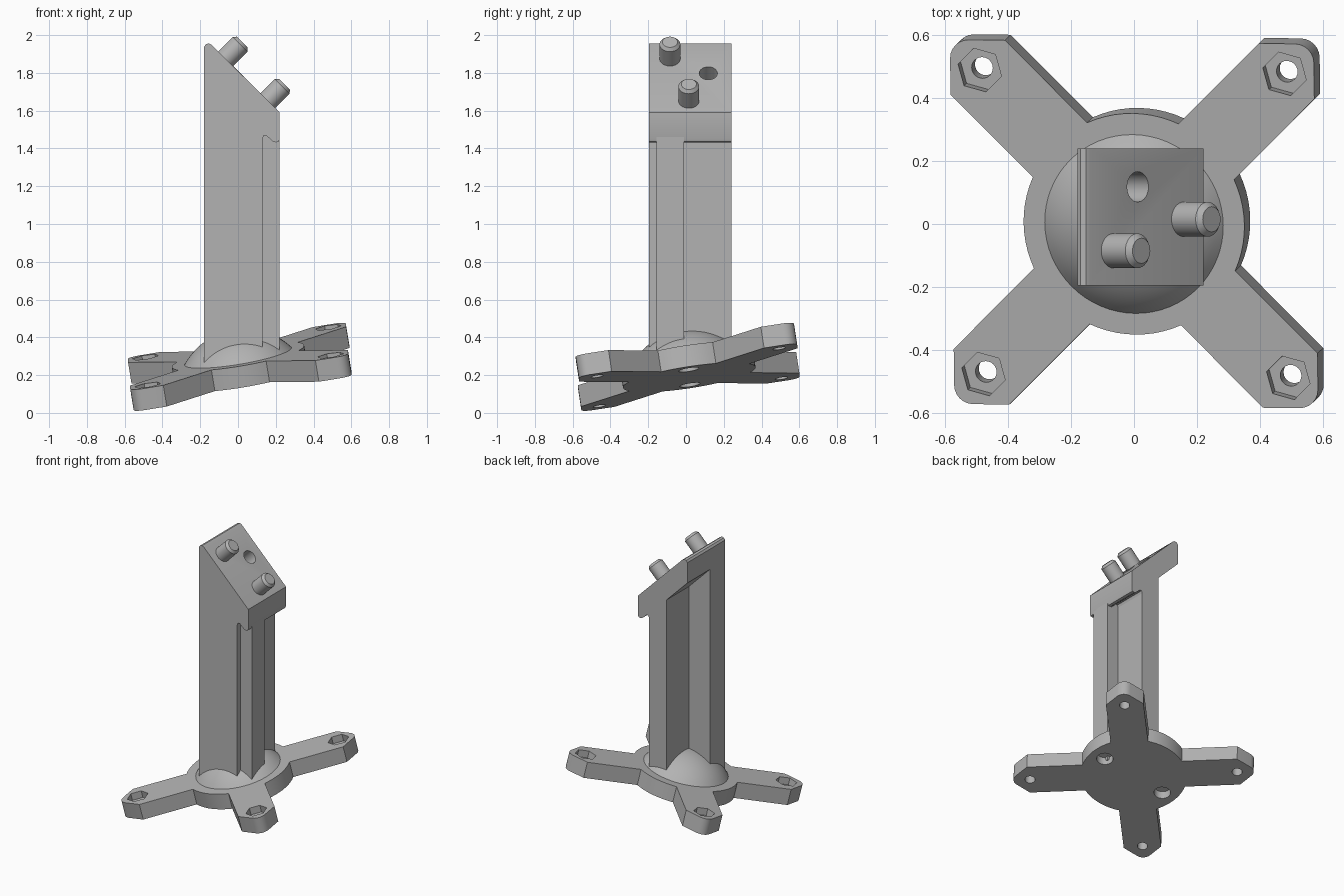
import bpy, bmesh
from math import pi, sin, cos, asin, sqrt, radians
from mathutils import Matrix, Vector

cube = bpy.data.objects.get("Cube")
if cube:
    bpy.data.objects.remove(cube, do_unlink=True)

grey = bpy.data.materials.new("plain grey")
grey.use_nodes = True
grey.diffuse_color = (0.45, 0.45, 0.45, 1)
grey.node_tree.nodes["Principled BSDF"].inputs["Base Color"].default_value = grey.diffuse_color


def finish(bm, name, matrix):
    bmesh.ops.recalc_face_normals(bm, faces=bm.faces)
    bm.transform(matrix)
    mesh = bpy.data.meshes.new(name)
    bm.to_mesh(mesh)
    bm.free()
    mesh.materials.append(grey)
    obj = bpy.data.objects.new(name, mesh)
    bpy.context.collection.objects.link(obj)
    return obj


def prism(name, outline, low, high, matrix=Matrix(), top=None):
    """Extrude an outline; top may give a height for each x."""
    bm = bmesh.new()
    base = [bm.verts.new((x, y, low)) for x, y in outline]
    cap = [bm.verts.new((x, y, top(x) if top else high)) for x, y in outline]
    bm.faces.new(base[::-1])
    bm.faces.new(cap)
    n = len(outline)
    for i in range(n):
        j = (i + 1) % n
        bm.faces.new((base[i], base[j], cap[j], cap[i]))
    return finish(bm, name, matrix)


def lathe(name, profile, matrix, steps=48):
    """Turn a profile of (radius, height) points about the z axis."""
    bm = bmesh.new()
    verts = [bm.verts.new((r, 0, z)) for r, z in profile]
    edges = [bm.edges.new(pair) for pair in zip(verts, verts[1:])]
    bmesh.ops.spin(bm, geom=verts + edges, cent=(0, 0, 0), axis=(0, 0, 1),
                   angle=2 * pi, steps=steps)
    bmesh.ops.remove_doubles(bm, verts=bm.verts, dist=1e-5)
    return finish(bm, name, matrix)


def ring(radius, sides, centre=(0, 0), turn=0.0):
    return [(centre[0] + radius * cos(turn + 2 * pi * i / sides),
             centre[1] + radius * sin(turn + 2 * pi * i / sides)) for i in range(sides)]


def cut(obj, cutters):
    for cutter in cutters:
        mod = obj.modifiers.new("cut", "BOOLEAN")
        mod.operation = "DIFFERENCE"
        mod.solver = "EXACT"
        mod.object = cutter
        bpy.context.view_layer.objects.active = obj
        bpy.ops.object.modifier_apply(modifier=mod.name)
        bpy.data.objects.remove(cutter, do_unlink=True)


def smooth(obj):
    bpy.ops.object.select_all(action="DESELECT")
    obj.select_set(True)
    bpy.context.view_layer.objects.active = obj
    bpy.ops.object.shade_smooth_by_angle(angle=radians(25))


# Tilted frame of the foot, with its top surface at local z = 0
normal = Vector((-0.165, -0.155, 1)).normalized()
tilt = (Matrix.Translation((0, 0, 0.3))
        @ Vector((0, 0, 1)).rotation_difference(normal).to_matrix().to_4x4())

# Foot plate: a disc with four pointed arms
DISC, HALF, SHOULDER, THICK = 0.355, 0.125, 0.702, 0.115
NOSE = 0.06
nose_centre = SHOULDER + HALF - NOSE * sqrt(2)
root = asin(HALF / DISC)
outline = []
for k in range(4):
    a = pi / 4 + k * pi / 2
    arm = [(SHOULDER, -HALF)]
    arm += [(nose_centre + NOSE * cos(t), NOSE * sin(t))
            for t in (radians(-45 + 15 * i) for i in range(7))]
    arm += [(SHOULDER, HALF)]
    outline += [(u * cos(a) - v * sin(a), u * sin(a) + v * cos(a)) for u, v in arm]
    span = pi / 2 - 2 * root
    outline += [(DISC * cos(a + root + span * i / 10), DISC * sin(a + root + span * i / 10))
                for i in range(11)]
foot = prism("foot_plate", outline, -THICK, 0, tilt)

# Bolt holes with hexagonal nut pockets, and two blind holes underneath
cutters = []
for sx in (-1, 1):
    for sy in (-1, 1):
        spot = (sx * 0.49, sy * 0.488)
        cutters.append(prism("bolt_cutter", ring(0.034, 24, spot), -0.2, 0.1, tilt))
        cutters.append(prism("nut_cutter", ring(0.072, 6, spot, radians(-15)), -0.05, 0.1, tilt))
    cutters.append(prism("socket_cutter", ring(0.055, 28, (sx * 0.25, 0)), -0.2, -0.055, tilt))
cut(foot, cutters)
smooth(foot)

# Shallow dome on the foot
RIM, RISE = 0.287, 0.14
ball = (RIM ** 2 + RISE ** 2) / (2 * RISE)
sweep = asin(RIM / ball)
arc = [(ball * sin(sweep * i / 10), ball * cos(sweep * i / 10) - ball + RISE)
       for i in range(11)]
dome = lathe("dome", arc + [(RIM, -0.02), (0, -0.02)], tilt, 64)
smooth(dome)

# Ribbed column, its top cut on the slope inside the head
FRONT, BACK, LEFT, RIGHT = -0.195, 0.24, 0.22, -0.18
section = [(RIGHT, FRONT), (0.13, FRONT), (0.13, -0.155), (LEFT, -0.155), (LEFT, -0.01),
           (0.13, -0.01), (0.13, BACK), (-0.01, BACK), (-0.01, -0.02), (RIGHT, -0.02)]
prism("column", section, 0.25, 0, top=lambda x: 1.68 - x)

# Sloping head with a rounded upper edge and a lip below
side = [(RIGHT, 1.79), (-0.01, 1.62), (0.13, 1.45), (0.136, 1.468), (0.15, 1.468),
        (0.185, 1.437), (0.2, 1.432), (0.215, 1.436), (LEFT, 1.45), (LEFT, 1.59),
        (-0.138, 1.948), (-0.153, 1.956), (-0.17, 1.952), (RIGHT, 1.938)]
head = prism("head", side, -BACK, -FRONT, Matrix.Rotation(pi / 2, 4, "X"))


def on_slope(x, y):
    return Matrix.Translation((x, y, 1.81 - x)) @ Matrix.Rotation(pi / 4, 4, "Y")


# Blind hole and two chamfered pins on the slope
cut(head, [prism("hole_cutter", ring(0.048, 32), -0.1, 0.1, on_slope(0.012, 0.118))])
smooth(head)
pin = [(0, -0.03), (0.055, -0.03), (0.055, 0.108), (0.04, 0.125), (0, 0.125)]
for name, x, y in (("upper_pin", -0.065, -0.085), ("lower_pin", 0.158, 0.015)):
    smooth(lathe(name, pin, on_slope(x, y), 32))
